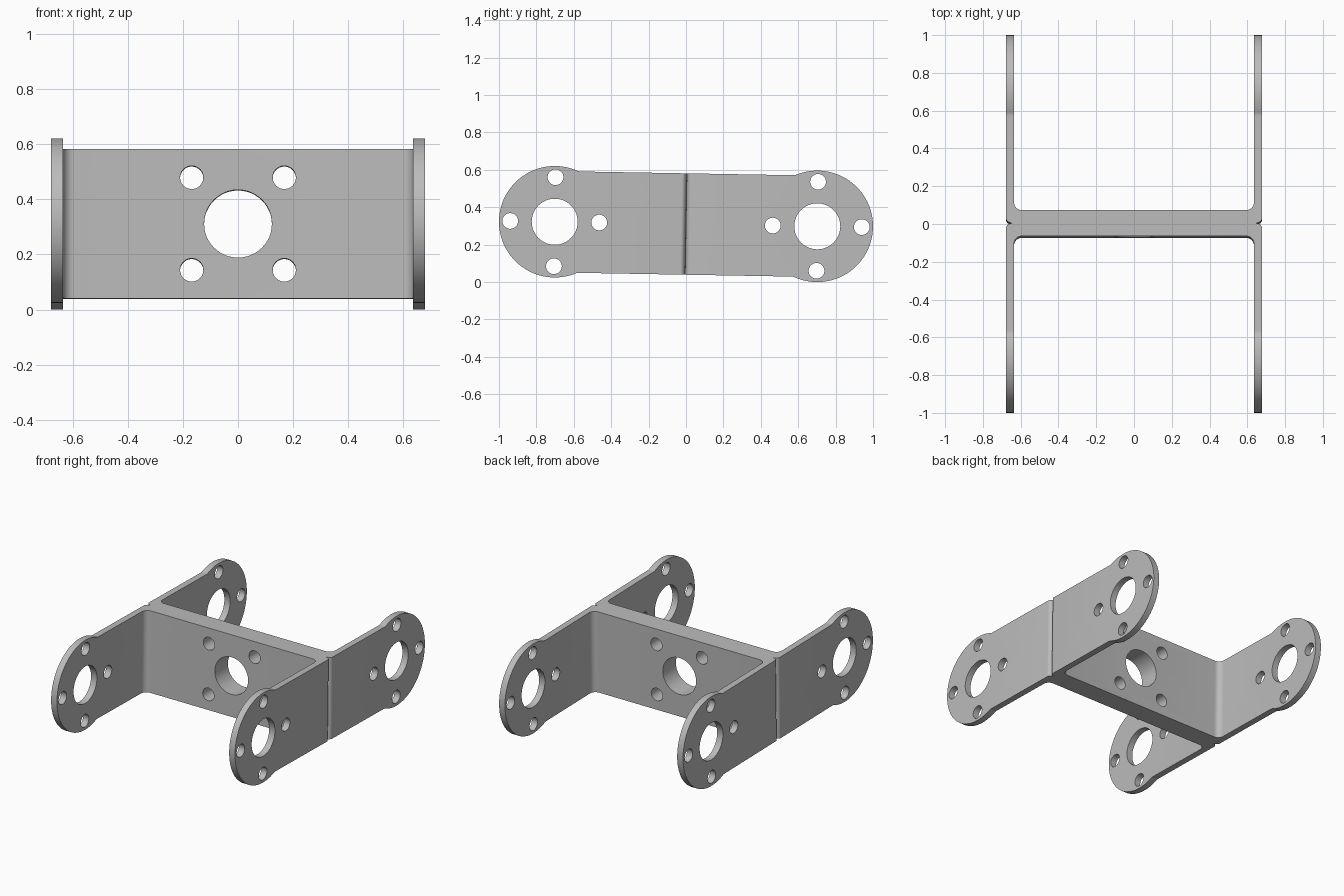
import bpy, bmesh, math
from mathutils import Matrix, Vector

cube = bpy.data.objects.get("Cube")
if cube:
    bpy.data.objects.remove(cube, do_unlink=True)

# Main dimensions
HALF_W, PLATE = 0.678, 0.043        # outer half width, side plate thickness
WEB = 0.069                         # half thickness of the middle web
BAND = 0.271                        # half height of the straight band
EYE_Y, EYE_R = 0.702, 0.298         # rounded plate ends
NECK = 0.05                         # fillet between band and rounded end
BORE, BOLT = 0.123, 0.042           # hole radii
TILT, LIFT = math.radians(-1), 0.3103

metal = bpy.data.materials.new("grey metal")
metal.use_nodes = True
GREY = (0.5, 0.5, 0.5, 1)
metal.diffuse_color = GREY
metal.node_tree.nodes["Principled BSDF"].inputs["Base Color"].default_value = GREY


def arc(cx, cy, rx, ry, start, end, steps):
    """Points on an elliptical arc, angles in degrees."""
    angles = [math.radians(start + (end - start) * i / steps) for i in range(steps + 1)]
    return [(cx + rx * math.cos(a), cy + ry * math.sin(a)) for a in angles]


def full_outline(quarter):
    """Mirror a first-quadrant outline, running from +x axis to +y axis."""
    half = quarter + [(-x, y) for x, y in reversed(quarter)]
    pts = half + [(-x, -y) for x, y in half]
    return [p for i, p in enumerate(pts) if (Vector(p) - Vector(pts[i - 1])).length > 1e-5]


def prism(bm, outline, to_3d, depth):
    """Extrude a closed outline evenly to both sides of its plane."""
    low = [bm.verts.new(to_3d(a, b, -depth)) for a, b in outline]
    high = [bm.verts.new(to_3d(a, b, depth)) for a, b in outline]
    bm.faces.new(low)
    bm.faces.new(high)
    for i in range(len(low)):
        bm.faces.new((low[i - 1], low[i], high[i], high[i - 1]))


def make_object(name, bm):
    bmesh.ops.recalc_face_normals(bm, faces=bm.faces)
    mesh = bpy.data.meshes.new(name)
    bm.to_mesh(mesh)
    bm.free()
    mesh.materials.append(metal)
    obj = bpy.data.objects.new(name, mesh)
    bpy.context.collection.objects.link(obj)
    return obj


def in_plan(a, b, c):
    return (a, b, c)


def in_side(a, b, c):
    return (c, a, b)


def in_front(a, b, c):
    return (a, c, b)


# H-shaped plan with rounded bends and a notch at each outer side
inner = HALF_W - PLATE
bend = 0.04
plan = [(HALF_W - 0.037, 0)]
plan += arc(HALF_W - 0.037, 0.026, 0.037, 0.026, -90, 0, 8)
plan += [(HALF_W, 1.1), (inner, 1.1)]
plan += arc(inner - bend, WEB + bend, bend, bend, 0, -90, 8)
bm = bmesh.new()
prism(bm, full_outline(plan), in_plan, 0.4)
bracket = make_object("double_u_bracket", bm)

# Side silhouette: straight band blending into two round ends
reach = math.sqrt((EYE_R + NECK) ** 2 - (BAND + NECK) ** 2)
join = math.degrees(math.atan2(BAND + NECK, -reach))
side = arc(EYE_Y, 0, EYE_R, EYE_R, 0, join, 36)
side += arc(EYE_Y - reach, BAND + NECK, NECK, NECK, join - 180, -90, 5)
bm = bmesh.new()
prism(bm, full_outline(side), in_side, 0.8)
silhouette = make_object("silhouette_cutter", bm)

# Bores and bolt holes through the side plates and the web
bm = bmesh.new()


def hole(cx, cy, radius, to_3d, depth):
    prism(bm, arc(cx, cy, radius, radius, 0, 360, 48)[:-1], to_3d, depth)


for s in (-1, 1):
    hole(s * EYE_Y, 0, BORE, in_side, 0.8)
    for dy, dz in ((1, 0), (-1, 0), (0, 1), (0, -1)):
        hole(s * EYE_Y + dy * 0.238, dz * 0.238, BOLT, in_side, 0.8)
    for t in (-1, 1):
        hole(s * 0.168, t * 0.168, BOLT, in_front, 0.2)
hole(0, 0, BORE, in_front, 0.2)
holes = make_object("hole_cutter", bm)

# Trim and drill the bracket
bpy.ops.object.select_all(action="DESELECT")
bpy.context.view_layer.objects.active = bracket
bracket.select_set(True)
for cutter, operation in ((silhouette, "INTERSECT"), (holes, "DIFFERENCE")):
    cutter.hide_render = True
    mod = bracket.modifiers.new("cut", "BOOLEAN")
    mod.object, mod.operation, mod.solver = cutter, operation, "EXACT"
    bpy.ops.object.modifier_apply(modifier=mod.name)
    bpy.data.objects.remove(cutter, do_unlink=True)

# Slight lean, then rest on the ground
bracket.data.transform(Matrix.Translation((0, 0, LIFT)) @ Matrix.Rotation(TILT, 4, "X"))
bpy.ops.object.shade_smooth_by_angle(angle=math.radians(30))
